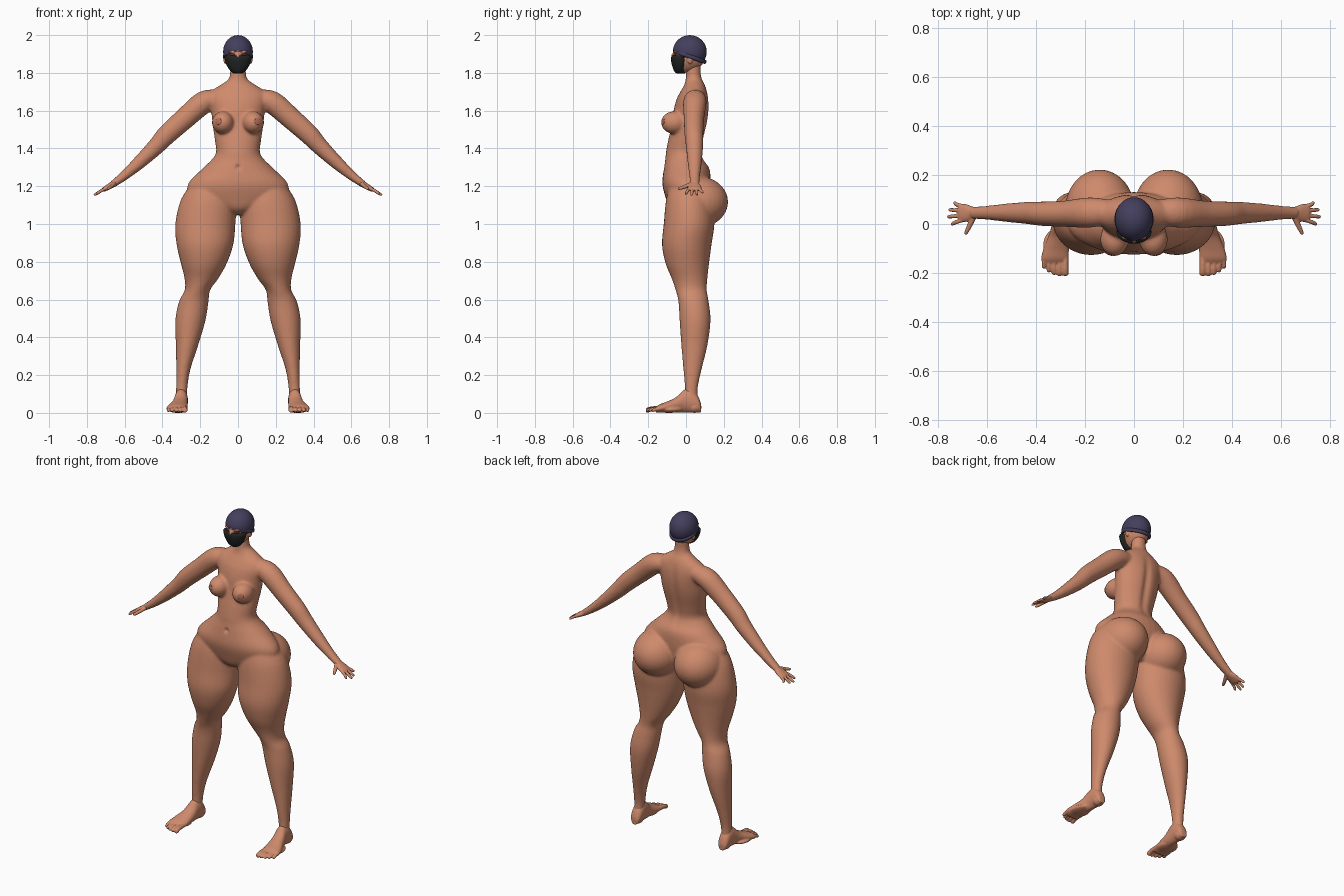
import bpy, bmesh, math
from mathutils import Vector, Matrix

if "Cube" in bpy.data.objects:
    bpy.data.objects.remove(bpy.data.objects["Cube"])


def material(name, rgb):
    m = bpy.data.materials.new(name)
    m.diffuse_color = (*rgb, 1)
    m.use_nodes = True
    m.node_tree.nodes["Principled BSDF"].inputs["Base Color"].default_value = m.diffuse_color
    return m


SKIN = material("skin", (0.62, 0.255, 0.15))
DARK_SKIN = material("dark skin", (0.45, 0.16, 0.095))
CAP = material("cap indigo", (0.058, 0.05, 0.11))
MASK = material("mask black", (0.016, 0.018, 0.018))
EYE = material("eye brown", (0.12, 0.03, 0.02))


def spline(rows, steps):
    """Catmull-Rom resampling of rows of numbers."""
    out = []
    for i in range(len(rows) - 1):
        p = [rows[max(0, min(len(rows) - 1, i + k))] for k in (-1, 0, 1, 2)]
        for s in range(steps):
            t = s / steps
            out.append([0.5 * (2 * b + (c - a) * t + (2 * a - 5 * b + 4 * c - d) * t * t
                               + (3 * b - a - 3 * c + d) * t ** 3) for a, b, c, d in zip(*p)])
    return out + [list(rows[-1])]


def skin_rings(bm, rings, seg=32):
    """Rings are (centre, u, v); bridges them and caps the ends."""
    loops = [[bm.verts.new(c + u * math.cos(2 * math.pi * k / seg) + v * math.sin(2 * math.pi * k / seg))
              for k in range(seg)] for c, u, v in rings]
    for a, b in zip(loops, loops[1:]):
        for k in range(seg):
            bm.faces.new((a[k], a[(k + 1) % seg], b[(k + 1) % seg], b[k]))
    bm.faces.new(loops[0][::-1])
    bm.faces.new(loops[-1])


def column(bm, rows, steps=4):
    """Upright loft; rows are z, x0, x1, y0, y1."""
    skin_rings(bm, [(Vector(((a + b) / 2, (c + d) / 2, z)), Vector(((b - a) / 2, 0, 0)), Vector((0, (d - c) / 2, 0)))
                    for z, a, b, c, d in spline(rows, steps)])


def limb(bm, rows, side, steps=4, seg=24):
    """Tube along a path; rows are x, y, z, width radius, thickness radius."""
    pts = spline(rows, steps)
    rings = []
    for i, p in enumerate(pts):
        d = Vector(pts[min(i + 1, len(pts) - 1)][:3]) - Vector(pts[max(i - 1, 0)][:3])
        ref = Vector((0, 1, 0)) if abs(d.normalized().y) < 0.9 else Vector((1, 0, 0))
        v = d.cross(ref).normalized()
        u = v.cross(d).normalized()
        flip = Vector((side, 1, 1))
        rings.append((Vector(p[:3]) * flip, u * p[3] * flip, v * p[4] * flip))
    skin_rings(bm, rings, seg)


def ball(bm, loc, size, rot=None):
    m = Matrix.Translation(loc) @ (rot or Matrix()) @ Matrix.Diagonal((*size, 1))
    bmesh.ops.create_uvsphere(bm, u_segments=32, v_segments=20, radius=1, matrix=m)


def finish(bm, name, mat, voxel=0, smooth=0):
    bmesh.ops.recalc_face_normals(bm, faces=bm.faces)
    me = bpy.data.meshes.new(name)
    bm.to_mesh(me)
    bm.free()
    ob = bpy.data.objects.new(name, me)
    bpy.context.collection.objects.link(ob)
    bpy.ops.object.select_all(action='DESELECT')
    bpy.context.view_layer.objects.active = ob
    ob.select_set(True)
    if voxel:
        r = ob.modifiers.new("fuse", 'REMESH')
        r.mode, r.voxel_size = 'VOXEL', voxel
        s = ob.modifiers.new("soften", 'SMOOTH')
        s.factor, s.iterations = 0.5, smooth
        for mod in ("fuse", "soften"):
            bpy.ops.object.modifier_apply(modifier=mod)
    ob.data.materials.clear()
    ob.data.materials.append(mat)
    for p in ob.data.polygons:
        p.use_smooth = True
    return ob


# body: trunk, neck, legs, arms fused into one smooth skin
bm = bmesh.new()
trunk = [(1.05, .05, -.05, .07), (1.08, .13, -.085, .10), (1.13, .25, -.105, .12), (1.21, .266, -.125, .13),
         (1.29, .192, -.118, .125), (1.34, .14, -.110, .095), (1.38, .116, -.106, .083), (1.44, .122, -.095, .092),
         (1.53, .135, -.075, .113), (1.60, .142, -.066, .122), (1.66, .155, -.05, .12), (1.70, .145, -.03, .112),
         (1.735, .095, -.01, .10), (1.765, .052, -.002, .085), (1.80, .042, 0, .078), (1.86, .042, 0, .08)]
column(bm, [(z, -w, w, a, b) for z, w, a, b in trunk])
leg = [(1.22, .06, .24, -.08, .11), (1.13, .012, .302, -.105, .14), (1.0, .014, .332, -.118, .15),
       (.89, .025, .325, -.127, .135), (.79, .06, .302, -.108, .122), (.71, .105, .283, -.075, .113),
       (.65, .148, .282, -.055, .11), (.59, .156, .312, -.04, .12), (.49, .172, .332, -.034, .13),
       (.36, .21, .329, -.025, .114), (.23, .252, .327, -.014, .083), (.13, .268, .328, -.006, .062),
       (.06, .27, .328, -.01, .065)]
arm = [(.10, .05, 1.665, .05, .045), (.18, .047, 1.645, .062, .06), (.28, .042, 1.56, .054, .057),
       (.375, .042, 1.475, .05, .053), (.43, .045, 1.415, .046, .046), (.52, .046, 1.328, .038, .036),
       (.60, .046, 1.258, .029, .026), (.67, .046, 1.205, .025, .018)]
for s in (-1, 1):
    column(bm, [(z, *sorted((s * a, s * b)), c, d) for z, a, b, c, d in leg])
    limb(bm, arm, s)
    ball(bm, (s * .14, .06, 1.117), (.142, .163, .137))
    ball(bm, (s * .08, -.062, 1.537), (.058, .07, .06))
body = finish(bm, "body", SKIN, 0.0075, 8)

# spine groove and navel pressed into the body
for v in body.data.vertices:
    x, y, z = v.co
    if y > .03 and 1.3 < z < 1.72:
        v.co.y -= .012 * math.exp(-(x / .022) ** 2) * math.sin(math.pi * (z - 1.3) / .42)
    if y < -.05:
        v.co.y += .014 * math.exp(-((x / .01) ** 2 + ((z - 1.30) / .012) ** 2))

# hands: palm, four fingers and thumb
fingers = [(.072, .737, .087, 1.165), (.054, .757, .058, 1.154), (.035, .762, .03, 1.152), (.017, .748, .0, 1.158)]
for s, label in ((-1, "right"), (1, "left")):
    bm = bmesh.new()
    limb(bm, [(.64, .046, 1.228, .02, .016), (.66, .046, 1.212, .025, .017), (.685, .045, 1.197, .036, .015),
              (.71, .045, 1.183, .036, .012), (.718, .045, 1.179, .028, .008)], s)
    for y, tx, ty, tz in fingers:
        limb(bm, [(.695, y, 1.190, .008, .008), (.725, (y + ty) / 2, 1.176, .0085, .0085),
                  (tx - .004, ty, tz + .003, .0075, .007), (tx, ty, tz, .004, .004)], s, 3, 12)
    limb(bm, [(.655, .03, 1.212, .012, .011), (.672, -.005, 1.198, .011, .01), (.686, -.035, 1.188, .008, .008),
              (.69, -.043, 1.186, .004, .004)], s, 3, 12)
    finish(bm, label + "_hand", SKIN, 0.0035, 3)

# feet: lofted sole and instep with five toes
foot = [(.08, .30, .02, .045), (.065, .30, .031, .085), (.03, .30, .035, .125), (-.01, .302, .036, .12),
        (-.05, .308, .042, .083), (-.10, .318, .052, .058), (-.14, .324, .056, .043), (-.16, .324, .05, .03)]
toes = [(.281, -.212, .013), (.305, -.213, .01), (.327, -.208, .0095), (.348, -.198, .009), (.368, -.182, .009)]
for s, label in ((-1, "right"), (1, "left")):
    bm = bmesh.new()
    skin_rings(bm, [(Vector((s * x, y, h / 2 + .002)), Vector((w, 0, 0)), Vector((0, 0, h / 2)))
                    for y, x, w, h in spline(foot, 4)])
    ball(bm, (s * .30, .045, .03), (.033, .037, .03))
    ball(bm, (s * .32, -.09, .018), (.052, .07, .018))
    for x, y, r in toes:
        limb(bm, [(x, -.13, .025, r, r), (x, y + .03, .022, r, r), (x, y + .006, .013, r * 1.05, r),
                  (x, y, .012, r * .5, r * .5)], s, 3, 12)
    finish(bm, label + "_foot", SKIN, 0.004, 3)

# head with jaw, nose and ears
bm = bmesh.new()
column(bm, [(1.803, -.02, .02, -.045, .02), (1.82, -.042, .042, -.06, .06), (1.85, -.06, .06, -.066, .09),
            (1.89, -.068, .068, -.068, .102), (1.93, -.068, .068, -.066, .10), (1.965, -.05, .05, -.045, .08)])
ball(bm, (0, -.066, 1.885), (.01, .013, .02))
for s in (-1, 1):
    ball(bm, (s * .068, .022, 1.872), (.009, .015, .025))
    ball(bm, (s * .03, -.056, 1.912), (.022, .01, .006))
finish(bm, "head", SKIN, 0.004, 5)

# eyes and areolas as thin plates
for s, label in ((-1, "right"), (1, "left")):
    bm = bmesh.new()
    ball(bm, (s * .031, -.059, 1.897), (.017, .004, .006), Matrix.Rotation(s * .4, 4, 'Z'))
    finish(bm, label + "_eye", EYE)
    bm = bmesh.new()
    n = Vector((s * .42, -.9, .08))
    ball(bm, (s * .104, -.122, 1.543), (.018, .018, .004), n.to_track_quat('Z', 'Y').to_matrix().to_4x4())
    finish(bm, label + "_areola", DARK_SKIN)

# face mask with ear straps
bm = bmesh.new()
column(bm, [(1.797, -.022, .022, -.05, -.005), (1.81, -.04, .04, -.063, .0), (1.84, -.06, .06, -.074, .012),
            (1.87, -.070, .070, -.08, .018), (1.886, -.070, .070, -.077, .006), (1.892, -.058, .058, -.073, -.01)])
finish(bm, "face_mask", MASK)
for s, label in ((-1, "right"), (1, "left")):
    bm = bmesh.new()
    limb(bm, [(.067, -.02, 1.882, .002, .003), (.071, .01, 1.888, .002, .003), (.071, .04, 1.885, .002, .003)], s, 3, 8)
    finish(bm, label + "_mask_strap", MASK)

# knitted cap: dome cut by a tilted plane, with a rounded brim
bm = bmesh.new()
ball(bm, (0, .02, 1.912), (.079, .09, .088))
normal = Vector((0, .36, 1)).normalized()
bmesh.ops.bisect_plane(bm, geom=bm.verts[:] + bm.edges[:] + bm.faces[:], plane_co=(0, .02, 1.884),
                       plane_no=normal, clear_inner=True)
bmesh.ops.holes_fill(bm, edges=[e for e in bm.edges if e.is_boundary], sides=0)
finish(bm, "cap", CAP, 0.005, 4)
bm = bmesh.new()
tilt = Matrix.Rotation(-math.atan(.36), 3, 'X')
rim = []
for k in range(48):
    a = 2 * math.pi * k / 48
    d = Vector((math.cos(a), math.sin(a), 0))
    centre = Vector((.073 * d.x, .086 * d.y, 0))
    rim.append([bm.verts.new(Vector((0, .02, 1.887)) + tilt @ (centre + d * .007 * math.cos(b)
                + Vector((0, 0, .011 * math.sin(b))))) for b in (2 * math.pi * j / 12 for j in range(12))])
for k in range(48):
    for j in range(12):
        bm.faces.new((rim[k][j], rim[(k + 1) % 48][j], rim[(k + 1) % 48][(j + 1) % 12], rim[k][(j + 1) % 12]))
finish(bm, "cap_brim", CAP)
